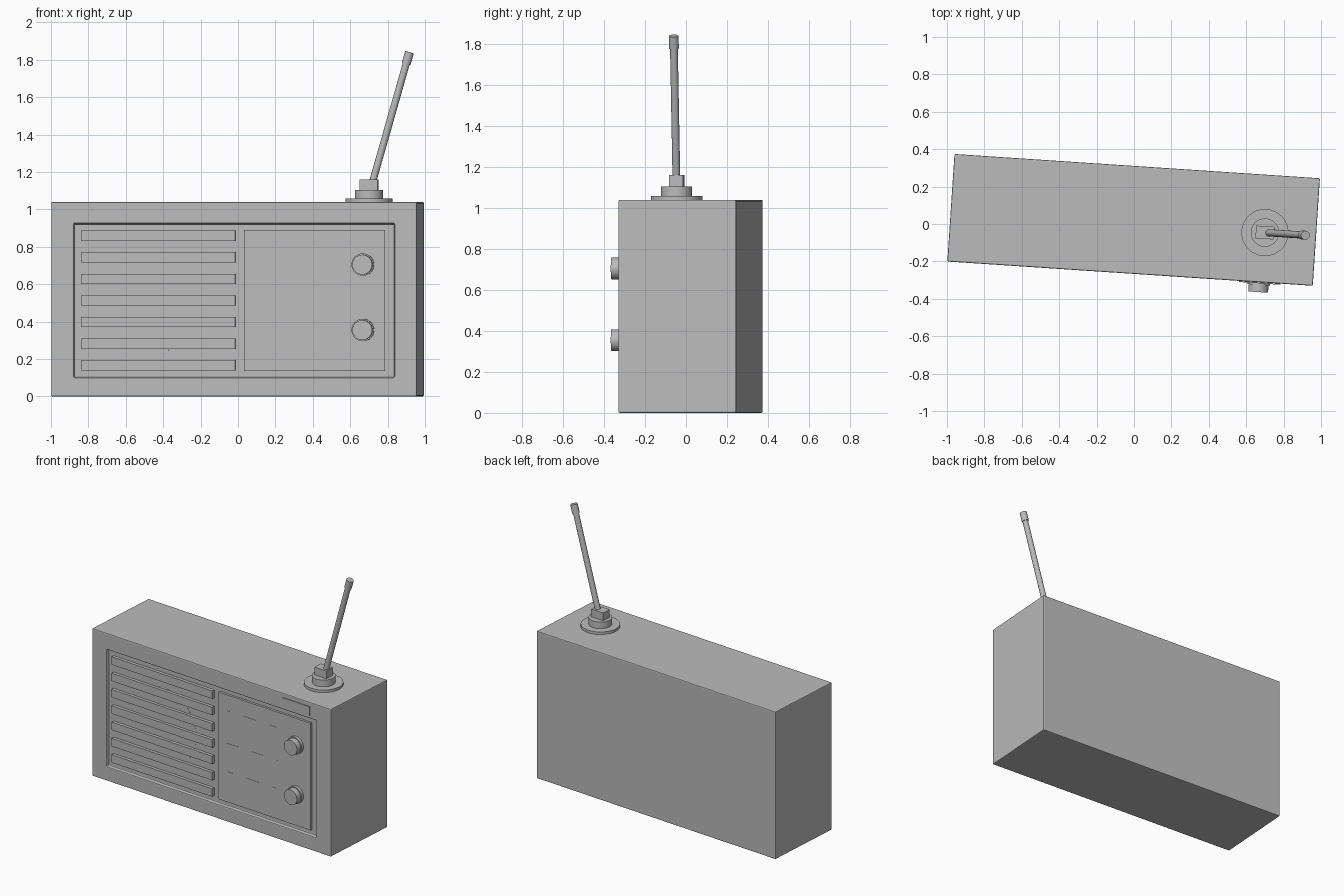
import bpy
import bmesh
import math
from mathutils import Matrix, Vector

old = bpy.data.objects.get("Cube")
if old:
    bpy.data.objects.remove(old, do_unlink=True)

GREY = (0.5, 0.5, 0.5, 1.0)
grey = bpy.data.materials.new("plain grey")
grey.use_nodes = True
grey.diffuse_color = GREY
grey.node_tree.nodes["Principled BSDF"].inputs["Base Color"].default_value = GREY

# The whole radio is turned slightly about its vertical axis
PLACE = Matrix.Translation((-0.002, 0.022, 0)) @ Matrix.Rotation(math.radians(-3.8), 4, 'Z')
HALF_W, HALF_D, HEIGHT = 0.979, 0.288, 1.04
FRONT = -HALF_D
FLOOR = FRONT + 0.022


def finish(name, bm, bevel=0.0, smooth=False):
    bmesh.ops.recalc_face_normals(bm, faces=bm.faces)
    bm.transform(PLACE)
    mesh = bpy.data.meshes.new(name)
    bm.to_mesh(mesh)
    bm.free()
    mesh.materials.append(grey)
    obj = bpy.data.objects.new(name, mesh)
    bpy.context.collection.objects.link(obj)
    if bevel:
        mod = obj.modifiers.new("edge", 'BEVEL')
        mod.width = bevel
        mod.segments = 2
        mod.limit_method = 'ANGLE'
    if smooth:
        bpy.ops.object.select_all(action='DESELECT')
        obj.select_set(True)
        bpy.context.view_layer.objects.active = obj
        bpy.ops.object.shade_smooth_by_angle(angle=math.radians(35))
    return obj


def box_mesh(low, high):
    low, high = Vector(low), Vector(high)
    bm = bmesh.new()
    bmesh.ops.create_cube(bm, size=1)
    bm.transform(Matrix.Translation((low + high) / 2) @ Matrix.Diagonal((high - low).to_4d()))
    return bm


def front_plate(name, x0, x1, z0, z1, back, front, bevel=0.0):
    return finish(name, box_mesh((x0, front, z0), (x1, back, z1)), bevel)


def rod(name, start, end, radius):
    start, end = Vector(start), Vector(end)
    axis = end - start
    bm = bmesh.new()
    bmesh.ops.create_cone(bm, cap_ends=True, segments=32, radius1=radius,
                          radius2=radius, depth=axis.length)
    turn = axis.to_track_quat('Z', 'Y').to_matrix().to_4x4()
    bm.transform(Matrix.Translation((start + end) / 2) @ turn)
    return finish(name, bm, smooth=True)


# Case with a recessed front
bm = box_mesh((-HALF_W, -HALF_D, 0), (HALF_W, HALF_D, HEIGHT))
face = min(bm.faces, key=lambda f: f.calc_center_median().y)
bmesh.ops.inset_region(bm, faces=[face], thickness=0.1)
for v in face.verts:
    v.co.x = math.copysign(0.86, v.co.x)
    v.co.z = 0.925 if v.co.z > 0.5 else 0.1
bmesh.ops.inset_region(bm, faces=[face], thickness=0.004)
for v in face.verts:
    v.co.y = FLOOR
finish("case", bm, bevel=0.006)

# Speaker and its grille slats
rod("speaker_disc", (-0.41, FLOOR + 0.01, 0.51), (-0.41, FLOOR - 0.001, 0.51), 0.27)
for i in range(7):
    z = 0.168 + 0.115 * i
    front_plate(f"grille_slat_{i + 1}", -0.82, 0.006, z - 0.028, z + 0.028, FLOOR + 0.01, FRONT)

# Control panel with thin raised plates
PANEL = FRONT + 0.006
front_plate("control_panel", 0.052, 0.808, 0.135, 0.89, FLOOR + 0.01, PANEL)
for i, z in enumerate((0.29, 0.49, 0.72)):
    front_plate(f"dial_plate_{i + 1}", 0.118, 0.537, z - 0.06, z + 0.06, PANEL + 0.002, PANEL - 0.001)
front_plate("name_plate", 0.585, 0.807, 0.945, 1.01, FRONT + 0.004, FRONT - 0.006)

# Knobs on collars
for side, z in (("lower", 0.355), ("upper", 0.705)):
    rod(f"{side}_knob_collar", (0.69, FLOOR, z), (0.69, FRONT - 0.014, z), 0.06)
    rod(f"{side}_knob", (0.69, FLOOR, z), (0.69, FRONT - 0.053, z), 0.053)

# Stepped aerial base, hinge block and tilted aerial
AX, AY = 0.705, -0.021
rod("aerial_flange", (AX, AY, HEIGHT - 0.01), (AX, AY, 1.058), 0.126)
rod("aerial_base", (AX, AY, HEIGHT), (AX, AY, 1.105), 0.076)
finish("aerial_hinge", box_mesh((AX - 0.049, AY - 0.034, 1.09), (AX + 0.049, AY + 0.034, 1.16)))
foot = Vector((AX + 0.012, AY, 1.12))
top = Vector((AX + 0.217, AY, 1.84))
neck = top.lerp(foot, 0.085)
rod("aerial_rod", foot, neck, 0.019)
rod("aerial_tip", neck, top, 0.024)
